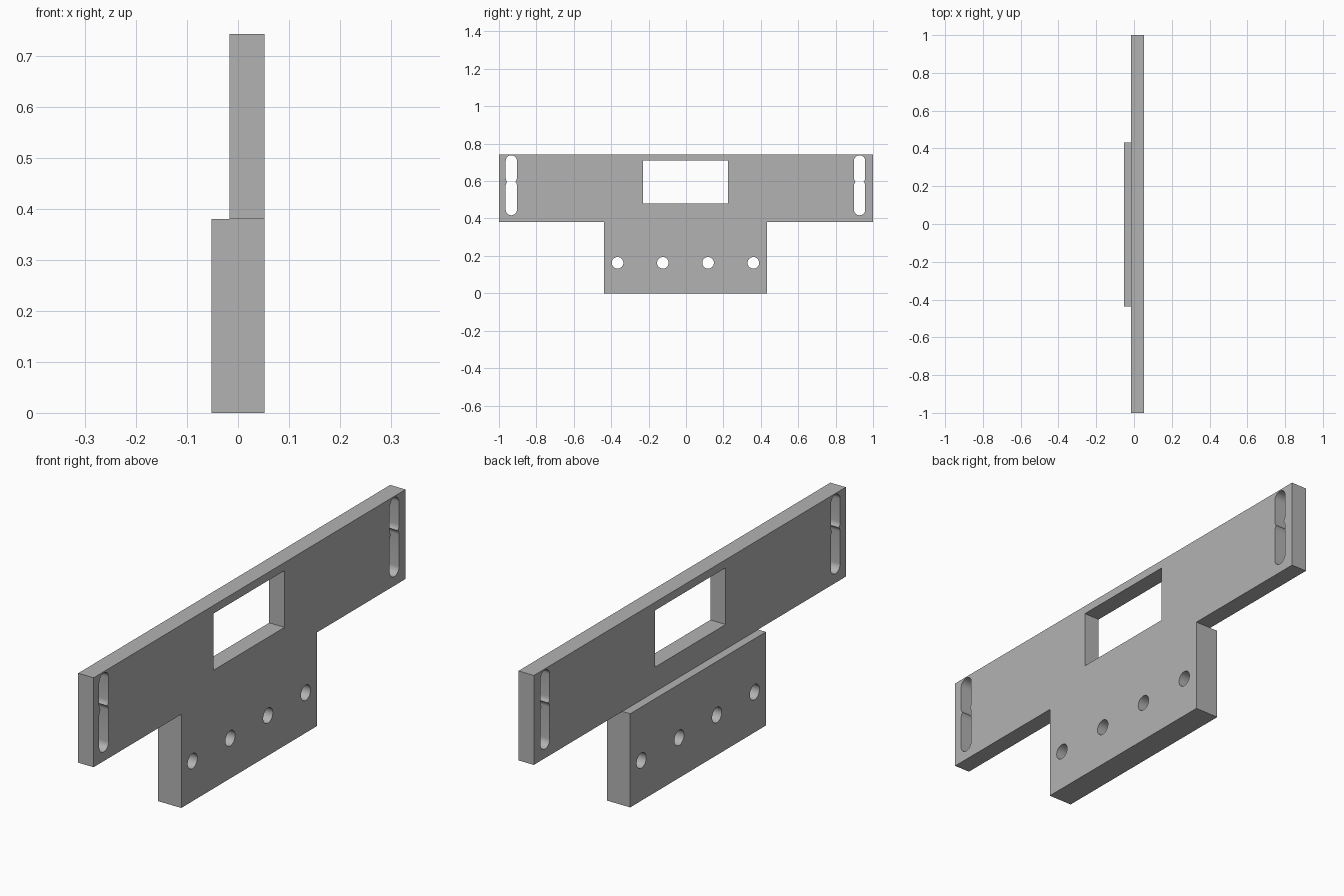
import bpy, bmesh
from math import sin, cos, pi

default = bpy.data.objects.get("Cube")
if default:
    bpy.data.objects.remove(default, do_unlink=True)

FRONT, STEP, BACK = 0.052, -0.017, -0.052
MID = -0.003        # small sideways shift of the cutouts
SHOULDER, TOP = 0.38, 0.743

grey = bpy.data.materials.new("plain grey")
grey.use_nodes = True
colour = (0.45, 0.45, 0.45, 1)
grey.diffuse_color = colour
grey.node_tree.nodes["Principled BSDF"].inputs["Base Color"].default_value = colour


def prism(name, outline, x0, x1):
    """Extrude a (y, z) outline along x."""
    bm = bmesh.new()
    face = bm.faces.new([bm.verts.new((x0, y, z)) for y, z in outline])
    grown = bmesh.ops.extrude_face_region(bm, geom=[face])["geom"]
    verts = [v for v in grown if isinstance(v, bmesh.types.BMVert)]
    bmesh.ops.translate(bm, verts=verts, vec=(x1 - x0, 0, 0))
    bmesh.ops.recalc_face_normals(bm, faces=bm.faces)
    mesh = bpy.data.meshes.new(name)
    bm.to_mesh(mesh)
    bm.free()
    mesh.materials.append(grey)
    ob = bpy.data.objects.new(name, mesh)
    bpy.context.collection.objects.link(ob)
    return ob


def rect(y0, y1, z0, z1):
    return [(y0, z0), (y1, z0), (y1, z1), (y0, z1)]


def slot(y, z0, z1, r, n=16):
    """Upright slot outline between two arc centres."""
    upper = [(y + r * cos(pi * i / n), z1 + r * sin(pi * i / n)) for i in range(n + 1)]
    lower = [(y - r * cos(pi * i / n), z0 - r * sin(pi * i / n)) for i in range(n + 1)]
    return upper + lower


def circle(y, z, r, n=32):
    return [(y + r * cos(2 * pi * i / n), z + r * sin(2 * pi * i / n)) for i in range(n)]


# T-shaped body
L, R = MID - 0.435, MID + 0.435
body = prism("mounting_plate", [(L, 0), (R, 0), (R, SHOULDER), (1, SHOULDER),
                                (1, TOP), (-1, TOP), (-1, SHOULDER), (L, SHOULDER)], BACK, FRONT)

# Step behind the upper bar, central window
cutters = [prism("step_cutter", rect(-1.2, 1.2, SHOULDER, 1), -0.2, STEP),
           prism("window_cutter", rect(MID - 0.227, MID + 0.227, 0.48, 0.71), -0.2, 0.2)]

# Pairs of overlapping slots at both ends
for side in (-1, 1):
    for z0, z1 in ((0.447, 0.575), (0.617, 0.708)):
        cutters.append(prism("slot_cutter", slot(MID + side * 0.931, z0, z1, 0.03), -0.2, 0.2))

# Row of bolt holes
for i in range(4):
    cutters.append(prism("hole_cutter", circle(MID + (i - 1.5) * 0.242, 0.163, 0.031), -0.2, 0.2))

bpy.context.view_layer.objects.active = body
for cutter in cutters:
    cutter.hide_render = True
    mod = body.modifiers.new("cut", "BOOLEAN")
    mod.operation, mod.solver, mod.object = "DIFFERENCE", "EXACT", cutter
    bpy.ops.object.modifier_apply(modifier=mod.name)
    bpy.data.objects.remove(cutter, do_unlink=True)

# Smooth round walls, sharp edges
bpy.ops.object.select_all(action="DESELECT")
body.select_set(True)
bpy.ops.object.shade_smooth_by_angle(angle=0.5)
